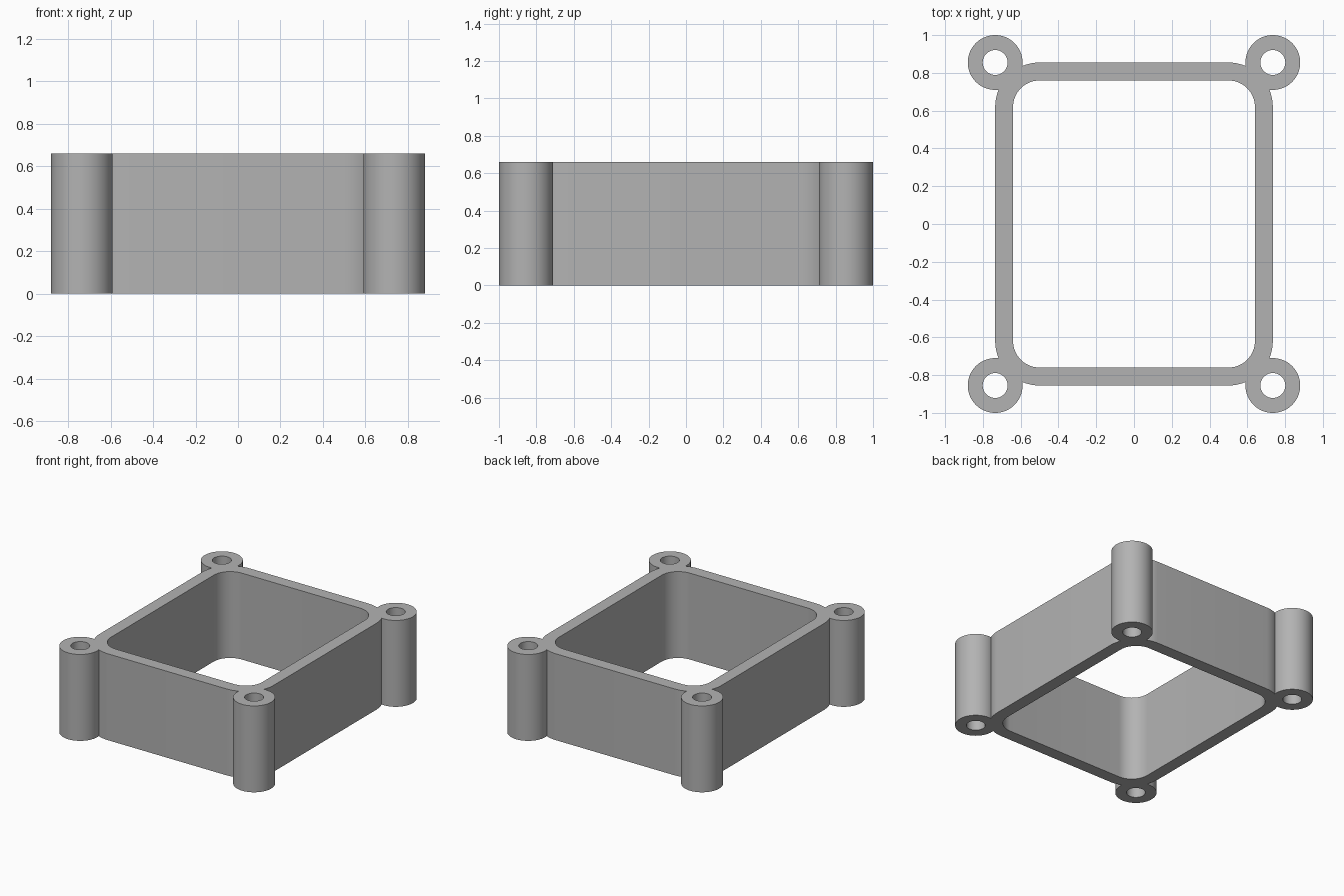
import bpy, bmesh
from math import sin, cos, pi

HEIGHT = 0.66
BOSS_X, BOSS_Y = 0.735, 0.855
BOSS_R, HOLE_R = 0.145, 0.066
WALL, INNER_R = 0.095, 0.14

cube = bpy.data.objects.get("Cube")
if cube:
    bpy.data.objects.remove(cube, do_unlink=True)

grey = bpy.data.materials.new("plain grey")
grey.use_nodes = True
colour = (0.45, 0.45, 0.45, 1)
grey.diffuse_color = colour
grey.node_tree.nodes["Principled BSDF"].inputs["Base Color"].default_value = colour


def circle(cx, cy, r, steps=64):
    return [(cx + r * cos(2 * pi * i / steps), cy + r * sin(2 * pi * i / steps))
            for i in range(steps)]


def rounded_rect(hx, hy, r, steps=16):
    points = []
    for quarter, (sx, sy) in enumerate([(1, 1), (-1, 1), (-1, -1), (1, -1)]):
        for i in range(steps + 1):
            a = (quarter + i / steps) * pi / 2
            points.append((sx * (hx - r) + r * cos(a), sy * (hy - r) + r * sin(a)))
    return points


def prism(name, outline, z0, z1):
    bm = bmesh.new()
    base = bm.faces.new([bm.verts.new((x, y, z0)) for x, y in outline])
    top = bmesh.ops.extrude_face_region(bm, geom=[base])["geom"]
    bmesh.ops.translate(bm, vec=(0, 0, z1 - z0),
                        verts=[v for v in top if isinstance(v, bmesh.types.BMVert)])
    bmesh.ops.recalc_face_normals(bm, faces=bm.faces)
    mesh = bpy.data.meshes.new(name)
    bm.to_mesh(mesh)
    bm.free()
    mesh.materials.append(grey)
    obj = bpy.data.objects.new(name, mesh)
    bpy.context.collection.objects.link(obj)
    return obj


def combine(target, other, operation):
    mod = target.modifiers.new(operation.lower(), 'BOOLEAN')
    mod.operation = operation
    mod.solver = 'EXACT'
    mod.object = other
    bpy.context.view_layer.objects.active = target
    bpy.ops.object.modifier_apply(modifier=mod.name)
    bpy.data.objects.remove(other, do_unlink=True)


# Rectangular wall with rounded corners
frame = prism("spacer_frame", rounded_rect(BOSS_X, BOSS_Y, INNER_R + WALL), 0, HEIGHT)
corners = [(sx * BOSS_X, sy * BOSS_Y) for sx in (-1, 1) for sy in (-1, 1)]

# Corner bosses
for x, y in corners:
    combine(frame, prism("corner_boss", circle(x, y, BOSS_R), 0, HEIGHT), 'UNION')

# Central opening and screw holes
opening = rounded_rect(BOSS_X - WALL, BOSS_Y - WALL, INNER_R)
combine(frame, prism("opening_cutter", opening, -0.1, HEIGHT + 0.1), 'DIFFERENCE')
for x, y in corners:
    combine(frame, prism("hole_cutter", circle(x, y, HOLE_R), -0.1, HEIGHT + 0.1), 'DIFFERENCE')

# Smooth round walls, crisp rims
bpy.ops.object.select_all(action='DESELECT')
frame.select_set(True)
bpy.context.view_layer.objects.active = frame
bpy.ops.object.shade_smooth_by_angle(angle=pi / 6)
